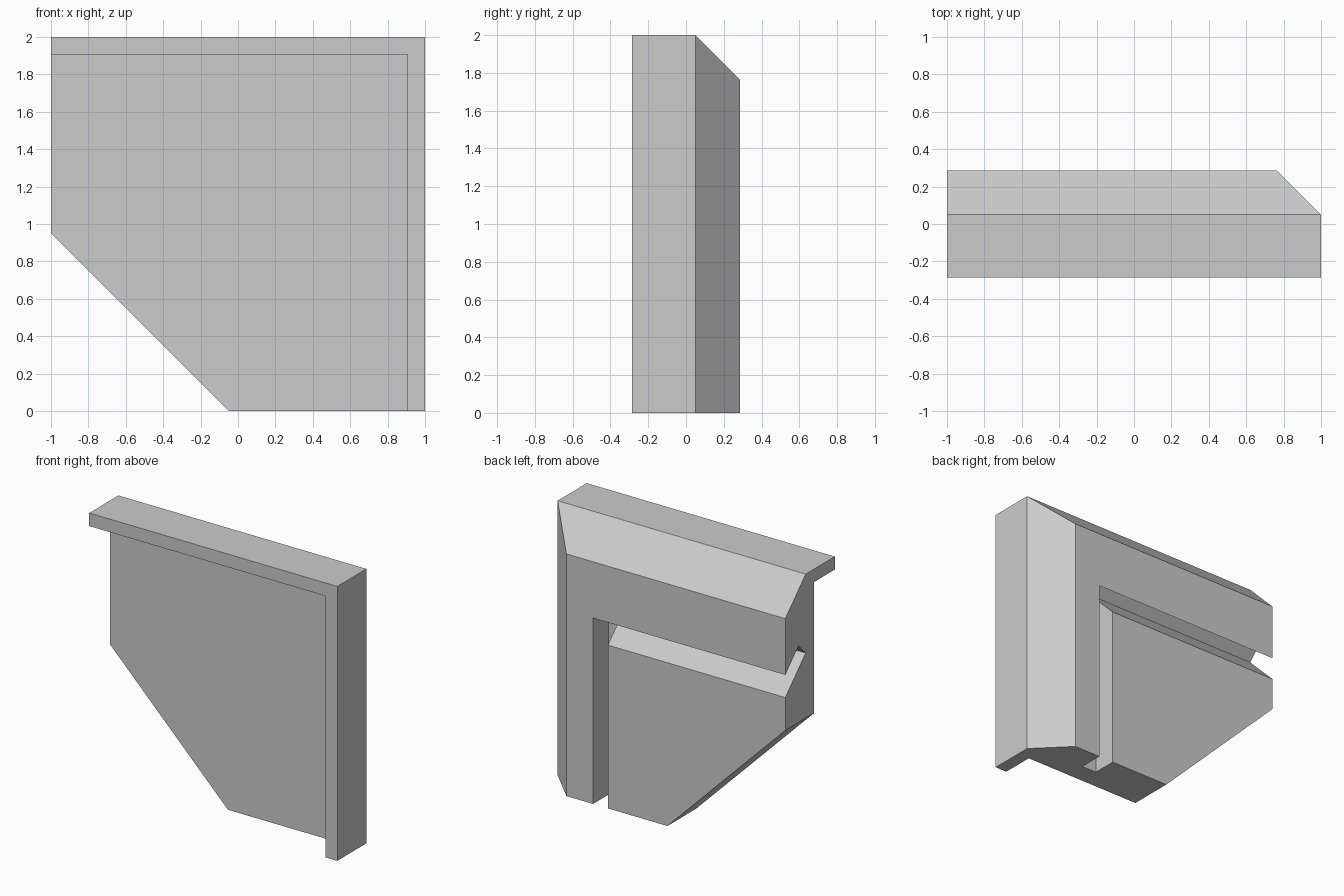
import bpy, bmesh
from mathutils import Vector

cube = bpy.data.objects.get("Cube")
if cube:
    bpy.data.objects.remove(cube, do_unlink=True)

grey = bpy.data.materials.new("light_grey")
grey.use_nodes = True
grey.diffuse_color = (0.6, 0.6, 0.6, 1)
grey.node_tree.nodes["Principled BSDF"].inputs["Base Color"].default_value = (0.6, 0.6, 0.6, 1)


def prism(name, outline, depth):
    """Extrude a closed outline of 3D points along the depth vector."""
    bm = bmesh.new()
    face = bm.faces.new([bm.verts.new(p) for p in outline])
    top = bmesh.ops.extrude_face_region(bm, geom=[face])["geom"]
    bmesh.ops.translate(bm, vec=Vector(depth),
                        verts=[v for v in top if isinstance(v, bmesh.types.BMVert)])
    bmesh.ops.recalc_face_normals(bm, faces=bm.faces)
    mesh = bpy.data.meshes.new(name)
    bm.to_mesh(mesh)
    bm.free()
    mesh.materials.append(grey)
    obj = bpy.data.objects.new(name, mesh)
    bpy.context.collection.objects.link(obj)
    return obj


def front_outline(points, y):
    return [(x, y, z) for x, z in points]


def carve(target, cutter):
    """Subtract the cutter, bake the result and drop the cutter."""
    cutter.hide_render = True
    mod = target.modifiers.new("cut", "BOOLEAN")
    mod.operation = "DIFFERENCE"
    mod.solver = "EXACT"
    mod.object = cutter
    bpy.context.view_layer.objects.active = target
    bpy.ops.object.modifier_apply(modifier=mod.name)
    bpy.data.objects.remove(cutter, do_unlink=True)


back, lip_back, panel_front = 0.285, 0.05, -0.045

# Full block with the slanted lower corner
body = prism("corner_panel", front_outline(
    [(-1, 0.95), (-0.05, 0), (1, 0), (1, 2), (-1, 2)], -back), (0, 2 * back, 0))

# Back chamfers along the top and the left side, mitred at the corner
bm = bmesh.new()
bm.from_mesh(body.data)
for corner, normal in (((0, lip_back, 2), (0, 1, 1)), ((1, lip_back, 0), (1, 1, 0))):
    cut = bmesh.ops.bisect_plane(bm, geom=bm.verts[:] + bm.edges[:] + bm.faces[:],
                                 plane_co=corner, plane_no=normal, clear_outer=True)
    rim = [e for e in cut["geom_cut"] if isinstance(e, bmesh.types.BMEdge)]
    bmesh.ops.contextual_create(bm, geom=rim)
bmesh.ops.recalc_face_normals(bm, faces=bm.faces)
bm.to_mesh(body.data)
bm.free()

# Front recess that leaves the L-shaped lip
carve(body, prism("recess_cutter", front_outline(
    [(-1.2, -0.2), (0.905, -0.2), (0.905, 1.905), (-1.2, 1.905)], -0.5),
    (0, 0.5 + panel_front, 0)))

# Straight upright slot in the back
carve(body, prism("upright_slot_cutter", front_outline(
    [(0.43, -0.2), (0.55, -0.2), (0.55, 1.355), (0.43, 1.355)], 0.105), (0, 0.5, 0)))

# Slanted horizontal slot in the back
slot = [(0.05, 1.425), (0.1325, 1.5075), (0.485, 1.155), (0.4025, 1.0725)]
carve(body, prism("slanted_slot_cutter", [(-1.2, y, z) for y, z in slot], (1.75, 0, 0)))
